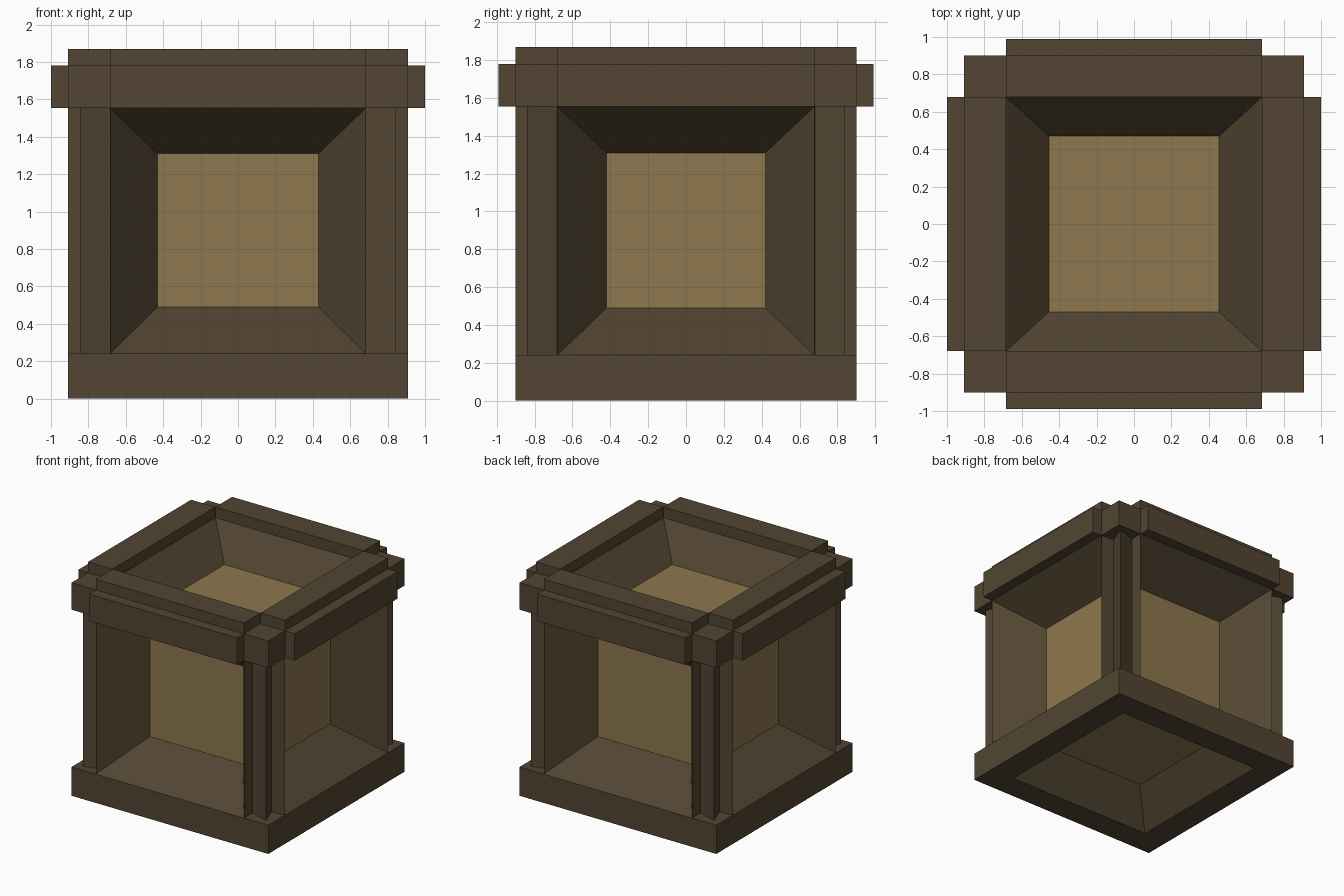
import bpy, bmesh
from mathutils import Vector

if "Cube" in bpy.data.objects:
    bpy.data.objects.remove(bpy.data.objects["Cube"])


def material(name, col):
    m = bpy.data.materials.new(name)
    m.diffuse_color = (*col, 1)
    m.use_nodes = True
    m.node_tree.nodes["Principled BSDF"].inputs["Base Color"].default_value = m.diffuse_color
    return m


DARK = material("dark_wood", (0.085, 0.060, 0.032))
TAN = material("panel_wood", (0.27, 0.185, 0.075))


def finish(name, bm, mats, recalc=True):
    if recalc:
        bmesh.ops.recalc_face_normals(bm, faces=bm.faces[:])
    me = bpy.data.meshes.new(name)
    bm.to_mesh(me)
    bm.free()
    ob = bpy.data.objects.new(name, me)
    for m in mats:
        me.materials.append(m)
    bpy.context.collection.objects.link(ob)
    return ob


def prism(name, profile, offset):
    """Extrude a closed 3D outline along an offset vector."""
    bm = bmesh.new()
    face = bm.faces.new([bm.verts.new(p) for p in profile])
    ext = bmesh.ops.extrude_face_region(bm, geom=[face], use_keep_orig=True)
    verts = [g for g in ext["geom"] if isinstance(g, bmesh.types.BMVert)]
    bmesh.ops.translate(bm, verts=verts, vec=offset)
    return finish(name, bm, [DARK])


def box(name, x0, x1, y0, y1, z0, z1):
    return prism(name, [(x0, y0, z0), (x1, y0, z0), (x1, y1, z0), (x0, y1, z0)], (0, 0, z1 - z0))


def recess(name, outer, inner, out_dir):
    """Sloped frame from an opening down to a flat tan panel."""
    bm = bmesh.new()
    a = [bm.verts.new(p) for p in outer]
    b = [bm.verts.new(p) for p in inner]
    for i in range(4):
        j = (i + 1) % 4
        bm.faces.new((a[i], a[j], b[j], b[i]))
    panel = bm.faces.new(b)
    panel.material_index = 1
    bm.normal_update()
    if panel.normal.dot(Vector(out_dir)) < 0:
        bmesh.ops.reverse_faces(bm, faces=bm.faces[:])
    finish(name, bm, [DARK, TAN], recalc=False)


def rect(u, v0, v1):
    return [(-u, v0), (u, v0), (u, v1), (-u, v1)]


W, D = 0.91, 0.90          # half width and depth of the body
OX, OY = 0.685, 0.68       # half size of the openings
Z0, Z1, Z2, Z3 = 0.24, 1.555, 1.78, 1.87

for s, fb, lr in ((-1, "front", "left"), (1, "back", "right")):
    # base rails
    box(f"{fb}_base_rail", -W, W, min(s * OY, s * D), max(s * OY, s * D), 0, Z0)
    box(f"{lr}_base_rail", min(s * OX, s * W), max(s * OX, s * W), -OY, OY, 0, Z0)

    # stepped top rails
    def step(inner, mid, outer):
        return [(inner, Z1), (outer, Z1), (outer, Z2), (mid, Z2), (mid, Z3), (inner, Z3)]
    prism(f"{fb}_top_rail", [(-OX, s * p, z) for p, z in step(OY, D, 0.99)], (2 * OX, 0, 0))
    prism(f"{lr}_top_rail", [(s * p, -OY, z) for p, z in step(OX, W, 1.0)], (0, 2 * OY, 0))

    # side recesses
    recess(f"{fb}_panel", [(x, s * D, z) for x, z in rect(OX, Z0, Z1)],
           [(x, s * 0.55, z) for x, z in rect(0.43, 0.49, 1.31)], (0, s, 0))
    recess(f"{lr}_panel", [(s * W, y, z) for y, z in rect(OY, Z0, Z1)],
           [(s * 0.56, y, z) for y, z in rect(0.42, 0.49, 1.31)], (s, 0, 0))

    # corner blocks and pointed corner posts with window lips
    for t, side in ((-1, "left"), (1, "right")):
        box(f"{fb}_{side}_corner_block", min(t * OX, t * W), max(t * OX, t * W),
            min(s * OY, s * D), max(s * OY, s * D), Z1, Z2)
        post = [(OX, D), (OX, 0.79), (0.845, 0.84), (0.79, 0.685), (W, OY), (0.66, 0.66)]
        prism(f"{fb}_{side}_post", [(t * x, s * y, Z0) for x, y in post], (0, 0, Z1 - Z0))

# top and bottom recesses
for name, zo, zi, d in (("top_panel", Z2, 1.53, 1), ("bottom_panel", 0, 0.27, -1)):
    recess(name, [(x, y, zo) for x, y in rect(OX, -OY, OY)],
           [(x, y, zi) for x, y in rect(0.455, -0.47, 0.47)], (0, 0, d))
